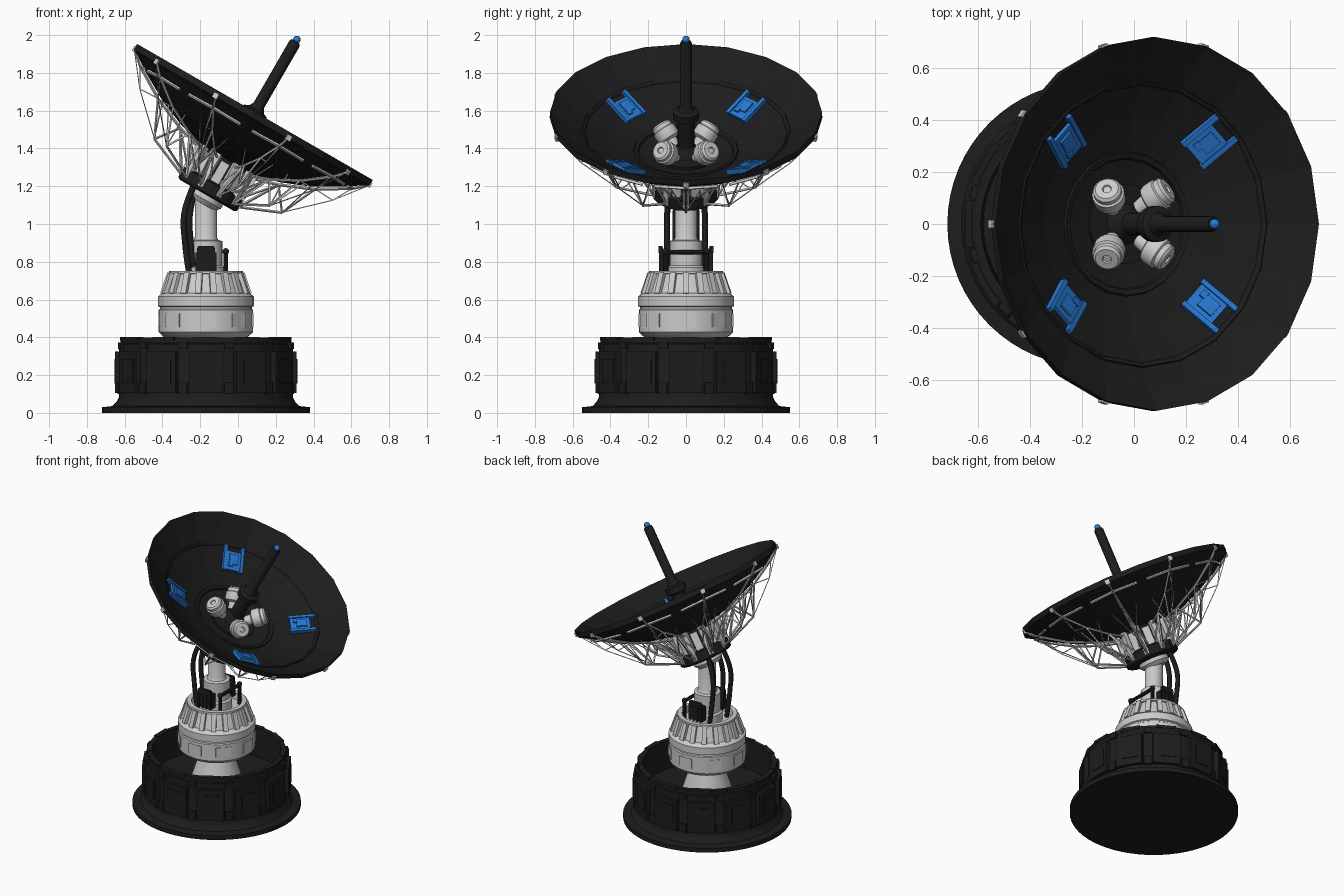
import bpy, bmesh
from math import radians, cos, sin, pi
from mathutils import Matrix, Vector

if "Cube" in bpy.data.objects:
    bpy.data.objects.remove(bpy.data.objects["Cube"])

T = Matrix.Translation


def R(deg, axis):
    return Matrix.Rotation(radians(deg), 4, axis)


def material(name, col):
    m = bpy.data.materials.new(name)
    m.diffuse_color = (*col, 1)
    m.use_nodes = True
    m.node_tree.nodes["Principled BSDF"].inputs["Base Color"].default_value = m.diffuse_color
    return m


BLACK = material("black", (0.012, 0.012, 0.012))
BLUE = material("blue", (0.02, 0.19, 0.66))
BASE = T((-0.17, 0, 0))                        # vertical axis of the pedestal
DISH = T((0.09, 0, 1.593)) @ R(30, 'Y')        # rim centre, z along the dish axis


def finish(bm, name, mat=None, mtx=Matrix(), smooth=None):
    bmesh.ops.recalc_face_normals(bm, faces=bm.faces[:])
    me = bpy.data.meshes.new(name)
    bm.to_mesh(me)
    bm.free()
    ob = bpy.data.objects.new(name, me)
    bpy.context.collection.objects.link(ob)
    ob.matrix_world = mtx
    if mat:
        me.materials.append(mat)
    if smooth:
        bpy.ops.object.select_all(action='DESELECT')
        ob.select_set(True)
        bpy.context.view_layer.objects.active = ob
        bpy.ops.object.shade_smooth_by_angle(angle=radians(smooth))
    return ob


def lathe(bm, prof, seg, mtx=Matrix()):
    rings = [[bm.verts.new(mtx @ Vector((r * cos(2 * pi * i / seg), r * sin(2 * pi * i / seg), z)))
              for i in range(seg)] for r, z in prof]
    for a, b in zip(rings, rings[1:]):
        for i in range(seg):
            j = (i + 1) % seg
            bm.faces.new((a[i], a[j], b[j], b[i]))
    bmesh.ops.remove_doubles(bm, verts=[v for ring in rings for v in ring], dist=1e-5)


def box(bm, size, mtx):
    bmesh.ops.create_cube(bm, size=1, matrix=mtx @ Matrix.Diagonal((*size, 1)))


def beam(bm, p, q, r, seg=5):
    p, q = Vector(p), Vector(q)
    d = q - p
    m = T((p + q) / 2) @ d.to_track_quat('Z', 'Y').to_matrix().to_4x4()
    bmesh.ops.create_cone(bm, cap_ends=True, segments=seg, radius1=r, radius2=r, depth=d.length, matrix=m)


def turned(name, prof, seg, mat=None, mtx=Matrix(), smooth=None):
    bm = bmesh.new()
    lathe(bm, prof, seg, mtx=Matrix())
    return finish(bm, name, mat, mtx, smooth)


# Base drum: flange, wall and recessed top
turned("base_drum", [(0, 0), (.55, 0), (.55, .03), (.495, .036), (.472, .06), (.46, .085), (.46, .365), (.452, .37),
                     (.452, .398), (.42, .398), (.41, .2), (0, .2)], 64, BLACK, BASE, 30)
bm = bmesh.new()
for i in range(12):
    m = R(30 * i, 'Z')
    box(bm, (.04, .18, .22), m @ T((.46, 0, .215)))
    box(bm, (.02, .11, .13), m @ T((.475, .01, .22)))
    box(bm, (.02, .05, .06), m @ R(15, 'Z') @ T((.467, 0, .13)))
    box(bm, (.03, .05, .035), m @ R(15, 'Z') @ T((.46, 0, .355)))
    box(bm, (.035, .13, .02), m @ T((.437, 0, .392)))
finish(bm, "base_wall_panels", BLACK, BASE)

# Pedestal: flared foot, turntable bowl, slanted ribs
turned("pedestal_foot", [(0, .19), (.17, .19), (.11, .38), (0, .38)], 32, None, BASE, 30)
turned("turntable", [(0, .375), (.14, .375), (.22, .4), (.25, .428), (.25, .545), (.243, .55), (.243, .56), (.254, .565),
                     (.254, .615), (.238, .63), (.222, .635), (.186, .735), (.196, .738), (.196, .752), (.165, .752),
                     (.16, .71), (0, .71)], 32, None, BASE, 30)
bm = bmesh.new()
for i in range(18):
    box(bm, (.022, .032, .115), R(20 * i, 'Z') @ T((.213, 0, .685)) @ R(-19, 'Y'))
for i in range(8):
    box(bm, (.012, .1, .07), R(45 * i, 'Z') @ T((.245, 0, .49)))
finish(bm, "turntable_ribs", None, BASE)

# Post with wide socket
turned("post", [(0, .7), (.1, .7), (.1, .77), (.087, .78), (.087, .91), (.065, .915), (.058, .93), (.058, 1.2), (0, 1.2)],
       24, None, BASE, 30)
turned("post_collar", [(0, -.56), (.075, -.56), (.1, -.535), (.1, -.5), (0, -.5)], 24, None, DISH, 30)

# Control boxes on both sides of the post
bm = bmesh.new()
for s in (-1, 1):
    box(bm, (.11, .045, .1), T((0, s * .115, .80)))
    box(bm, (.085, .02, .035), T((0, s * .135, .865)))
    for k in range(4):
        box(bm, (.012, .02, .13), T((-.042 + .028 * k, s * .132, .81)))
finish(bm, "control_boxes", BLACK, BASE)

# Guard rail on the dish-facing side
bm = bmesh.new()
for s in (-1, 1):
    beam(bm, (.105, s * .11, .71), (.105, s * .11, .86), .012, 8)
    bmesh.ops.create_icosphere(bm, subdivisions=2, radius=.018, matrix=T((.105, s * .11, .855)))
beam(bm, (.105, -.12, .85), (.105, .12, .85), .012, 8)
finish(bm, "guard_rail", BLACK, BASE, 40)

# Cables from turntable to hub
cu = bpy.data.curves.new("cables", 'CURVE')
cu.dimensions = '3D'
cu.bevel_depth = .016
cu.bevel_resolution = 2
cu.resolution_u = 5
for y, o in ((-.1, 0), (-.055, .03), (.055, .03), (.1, 0)):
    pts = [(-.255 + o, y, .71), (-.28 + o, y, .9), (-.285 + o, y, 1.05), (-.23 + o / 2, y * .8, 1.22)]
    sp = cu.splines.new('BEZIER')
    sp.bezier_points.add(3)
    for b, p in zip(sp.bezier_points, pts):
        b.co = p
        b.handle_left_type = b.handle_right_type = 'AUTO'
cables = bpy.data.objects.new("cables", cu)
bpy.context.collection.objects.link(cables)
cu.materials.append(BLACK)


# Dish reflector, 20 flat sides
def f(r):
    return -.28 * (1 - (r / .72) ** 2)


inner = [(r, f(r) + h) for r, h in ((0, 0), (.13, 0), (.25, 0), (.255, .012), (.275, .012), (.28, 0), (.4, 0),
                                    (.535, 0), (.54, .008), (.55, .008), (.555, 0), (.63, 0), (.7, 0))]
outer = [(.72, 0), (.722, -.035), (.69, -.05)] + [(r, f(r) - .025) for r in (.6, .45, .3, .15, 0)]
turned("dish", inner + outer, 20, BLACK, DISH)

# Hub behind the dish and its grey fins
turned("hub", [(0, -.51), (.165, -.51), (.18, -.5), (.18, -.44), (.155, -.43), (.155, -.25), (0, -.25)], 20, BLACK, DISH)
bm = bmesh.new()
for i in range(10):
    box(bm, (.05, .03, .2), R(36 * i, 'Z') @ T((.16, 0, -.385)))
    box(bm, (.02, .05, .12), R(36 * i + 18, 'Z') @ T((.155, 0, -.37)))
finish(bm, "hub_fins", None, DISH)


# Ten radial trusses and the rim hoop
def P(deg, r, t):
    return Vector((r * cos(radians(deg)), r * sin(radians(deg)), t))


bm = bmesh.new()
for i in range(10):
    a = 36 * i
    h0, h1, k, m, rim = [P(a, *q) for q in ((.175, -.48), (.17, -.31), (.39, -.39), (.59, -.2), (.722, -.03))]
    d0, d1, d2 = [P(a, r, f(r) - .04) for r in (.3, .48, .65)]
    chain = [(h0, k, .007), (h1, d0, .008), (d0, d1, .008), (d1, d2, .008), (d2, rim, .007), (k, m, .0035),
             (m, rim, .003), (h0, d0, .008), (d0, k, .006), (k, d1, .006), (d1, m, .004), (m, d2, .004)]
    for s in (-1, 1):
        chain.append((k, P(a + 11 * s, .46, f(.46) - .03), .004))
        chain.append((P(a + 9 * s, .175, -.42), d0, .006))
        chain.append((d2, P(a + 15 * s, .645, f(.645) - .04), .009))
    for p, q, r in chain:
        beam(bm, p, q, r, 4 if r > .005 else 3)
    box(bm, (.025, .03, .03), R(a, 'Z') @ T((.715, 0, -.03)))
finish(bm, "truss_frame", None, DISH)

# Feed mast with blue tip
turned("feed_mast", [(0, -.29), (.1, -.29), (.075, -.24), (.045, -.2), (.045, -.05), (.07, -.035), (.07, .005),
                     (.045, .015), (.031, .04), (.031, .42), (.024, .432), (0, .432)], 16, BLACK, DISH, 30)
bm = bmesh.new()
bmesh.ops.create_uvsphere(bm, u_segments=16, v_segments=8, radius=.02, matrix=T((0, 0, .443)))
finish(bm, "mast_tip", BLUE, DISH, 40)

# Four receiver pods around the mast
bm = bmesh.new()
for i in range(4):
    lathe(bm, [(0, -.09), (.03, -.09), (.036, -.045), (.058, -.035), (.063, -.02), (.063, .02), (.055, .025), (.055, .045),
               (.045, .055), (.018, .055), (.015, .048), (0, .048)], 20,
          R(45 + 90 * i, 'Z') @ T((.15, 0, -.19)) @ R(50, 'Y'))
finish(bm, "receiver_pods", None, DISH, 30)

# Four blue sensor panels on the dish
bm = bmesh.new()
for i in range(4):
    m = R(45 + 90 * i, 'Z') @ T((.44, 0, f(.44) + .012)) @ R(-25, 'Y')
    box(bm, (.13, .11, .024), m)
    box(bm, (.07, .06, .012), m @ T((.01, 0, .016)))
    box(bm, (.025, .03, .012), m @ T((-.03, .02, .02)))
    for s in (-1, 1):
        box(bm, (.175, .02, .032), m @ T((.015, s * .06, .004)))
finish(bm, "sensor_panels", BLUE, DISH)
